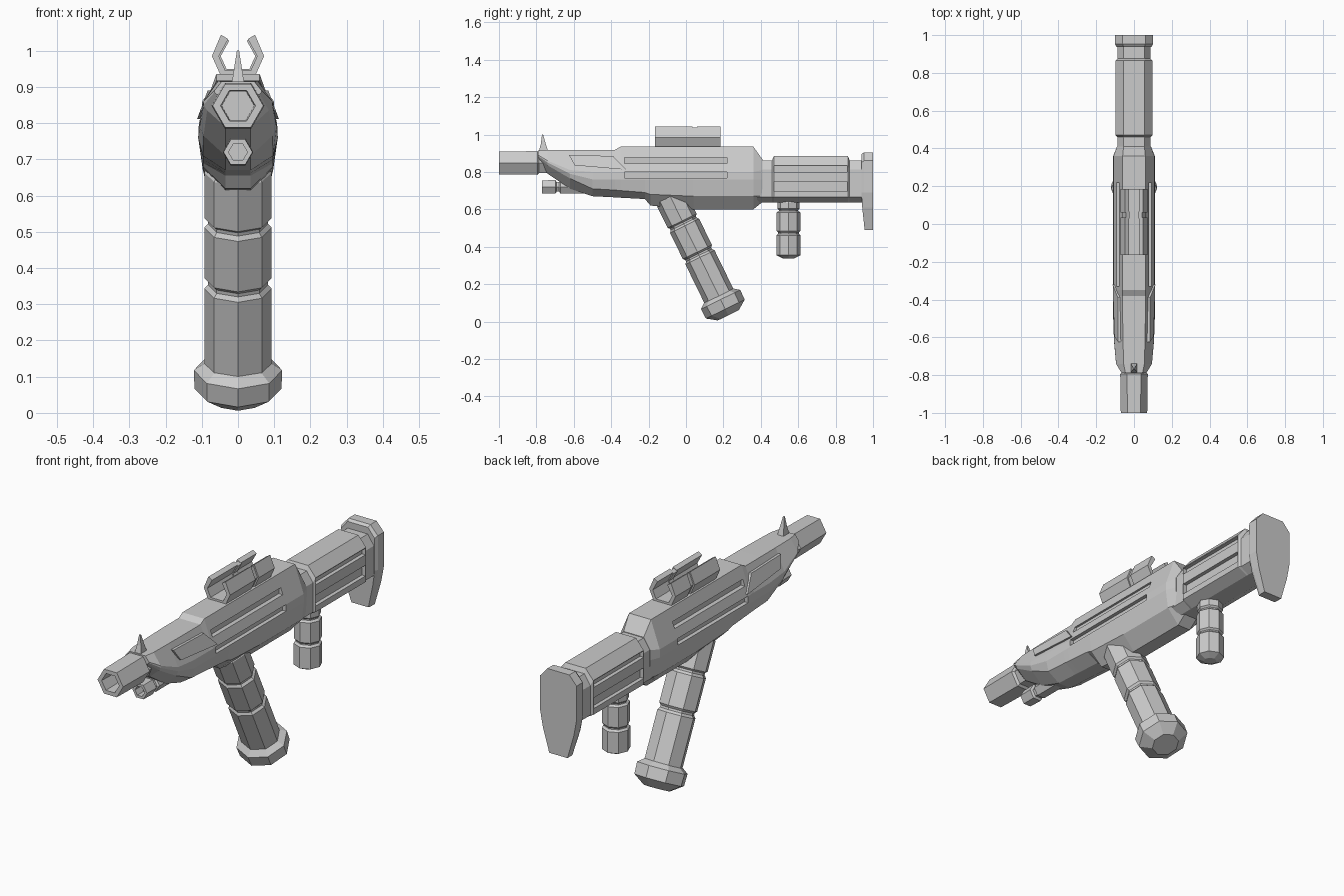
import bpy, bmesh
from math import cos, sin, tau
from mathutils import Vector

if "Cube" in bpy.data.objects:
    bpy.data.objects.remove(bpy.data.objects["Cube"])


def finish(name, bm):
    bmesh.ops.recalc_face_normals(bm, faces=bm.faces)
    me = bpy.data.meshes.new(name)
    bm.to_mesh(me)
    bm.free()
    ob = bpy.data.objects.new(name, me)
    bpy.context.collection.objects.link(ob)
    return ob


def skin(name, rings):
    """Bridge a list of closed rings of points and cap both ends."""
    bm = bmesh.new()
    vs = [[bm.verts.new(p) for p in r] for r in rings]
    n = len(vs[0])
    for a, b in zip(vs, vs[1:]):
        for i in range(n):
            j = (i + 1) % n
            bm.faces.new((a[i], a[j], b[j], b[i]))
    bm.faces.new(vs[0])
    bm.faces.new(vs[-1])
    return finish(name, bm)


def loft(name, stations):
    """Stations: (y, right-half outline of (x, z)); mirrored across x."""
    return skin(name, [[(x, y, z) for x, z in h] + [(-x, y, z) for x, z in reversed(h)]
                       for y, h in stations])


def turned(name, origin, axis, stations, n, depth=1.0):
    """Faceted turned part; stations are (distance, radius) along axis."""
    o, d, u = Vector(origin), Vector(axis).normalized(), Vector((1, 0, 0))
    v = d.cross(u)
    return skin(name, [[o + d * t + u * r * cos(tau * i / n) + v * r * depth * sin(tau * i / n)
                        for i in range(n)] for t, r in stations])


def cut_slots(ob, slots):
    """Recess boxes (y0, y1, z0, z1, inner x) into both sides."""
    bm = bmesh.new()
    for y0, y1, z0, z1, xi in slots:
        for s in (-1, 1):
            g = bmesh.ops.create_cube(bm, size=1)["verts"]
            bmesh.ops.scale(bm, vec=(0.1, y1 - y0, z1 - z0), verts=g)
            bmesh.ops.translate(bm, vec=(s * (xi + 0.05), (y0 + y1) / 2, (z0 + z1) / 2), verts=g)
    cutter = finish("slot_cutter", bm)
    cutter.hide_render = True
    m = ob.modifiers.new("slots", "BOOLEAN")
    m.operation, m.object, m.solver = "DIFFERENCE", cutter, "EXACT"
    bpy.context.view_layer.objects.active = ob
    bpy.ops.object.modifier_apply(modifier=m.name)
    bpy.data.objects.remove(cutter)


# Main body, from pointed nose to the stock joint
def section(top, low, bottom):
    return [(0.06, top), (0.108, 0.80), (0.11, 0.76), (0.097, low), (0.035, bottom)]


body = loft("body", [
    (-0.79, [(0.045, 0.915), (0.065, 0.89), (0.065, 0.885), (0.06, 0.88), (0.035, 0.87)]),
    (-0.74, [(0.055, 0.916), (0.095, 0.86), (0.095, 0.85), (0.085, 0.835), (0.035, 0.79)]),
    (-0.62, [(0.058, 0.917), (0.105, 0.81), (0.106, 0.79), (0.095, 0.765), (0.035, 0.71)]),
    (-0.50, section(0.918, 0.71, 0.67)),
    (-0.38, section(0.918, 0.703, 0.664)),
    (-0.35, section(0.935, 0.70, 0.662)),
    (-0.22, section(0.935, 0.69, 0.655)),
    (-0.19, section(0.935, 0.68, 0.62)),
    (0.04, section(0.935, 0.67, 0.60)),
    (0.36, section(0.935, 0.67, 0.60)),
    (0.41, [(0.055, 0.865), (0.09, 0.81), (0.09, 0.76), (0.085, 0.67), (0.035, 0.64)]),
])
cut_slots(body, [(-0.33, 0.22, 0.845, 0.877, 0.07), (-0.33, 0.22, 0.768, 0.80, 0.09)])


# Stock with a raised middle block
def stock_section(top, w):
    return [(0.055, top), (w, top - 0.05), (w, 0.665), (0.045, 0.637)]


lowp, highp = stock_section(0.862, 0.088), stock_section(0.885, 0.097)
stock = loft("stock", [(0.38, lowp), (0.46, lowp), (0.47, highp),
                       (0.865, highp), (0.875, lowp), (0.96, lowp)])
cut_slots(stock, [(0.47, 0.86, 0.80, 0.832, 0.078), (0.47, 0.86, 0.695, 0.748, 0.078)])

# Butt plate, thinner towards its lower end
plate = [(0.06, 0.905), (0.1, 0.86), (0.1, 0.69), (0.085, 0.61), (0.05, 0.49)]
inner = [(x * 0.93, z - 0.01 if z > 0.8 else z) for x, z in plate]
butt = loft("butt_plate", [(0.938, inner), (0.952, plate), (1.0, plate)])
for vert in butt.data.vertices:
    if vert.co.y < 0.99 and vert.co.z < 0.65:
        vert.co.y += 0.017 * (0.65 - vert.co.z) / 0.16

# Hollow six-sided barrel and the small barrel below it
turned("barrel", (0, -1, 0.848), (0, 1, 0),
       [(0.10, 0.045), (0, 0.048), (0, 0.07), (0.205, 0.073), (0.215, 0.062), (0.45, 0.062)], 6)
turned("lower_barrel", (0, -0.77, 0.72), (0, 1, 0),
       [(0.05, 0.026), (0, 0.026), (0, 0.04), (0.072, 0.042), (0.078, 0.03), (0.092, 0.03),
        (0.098, 0.04), (0.32, 0.04)], 6)

# Front sight spike
skin("front_sight", [[(-w, y0, z), (w, y0, z), (w, y1, z), (-w, y1, z)]
                     for w, y0, y1, z in [(0.018, -0.788, -0.735, 0.905),
                                          (0.011, -0.776, -0.75, 0.95),
                                          (0.003, -0.77, -0.764, 1.0)]])

# Raised side panels following the body's slope
for s, side in ((1, "right"), (-1, "left")):
    outline = [(-0.625, 0.89), (-0.39, 0.885), (-0.32, 0.812), (-0.595, 0.835)]
    skin("side_panel_" + side, [[(s * (0.06 + (0.93 - z) * 0.37 + off), y, z) for y, z in outline]
                                for off in (-0.02, 0.009)])

# Main slanted grip, three ribbed segments, and its pommel
GRIP, AXIS = (0, -0.082, 0.664), (0, 0.44, -0.9)
turned("main_grip", GRIP, AXIS,
       [(-0.045, 0.06), (0.0, 0.093), (0.14, 0.093), (0.148, 0.083), (0.158, 0.083), (0.17, 0.093),
        (0.325, 0.093), (0.335, 0.083), (0.345, 0.083), (0.357, 0.093), (0.63, 0.093)], 8, 0.93)
turned("grip_pommel", GRIP, AXIS,
       [(0.585, 0.09), (0.608, 0.122), (0.665, 0.12), (0.702, 0.065)], 8, 0.96)

# Rear vertical grip
turned("rear_grip", (0, 0.548, 0.655), (0, 0, -1),
       [(-0.01, 0.045), (0.02, 0.06), (0.05, 0.06), (0.058, 0.052), (0.064, 0.052), (0.072, 0.063),
        (0.172, 0.063), (0.18, 0.055), (0.186, 0.055), (0.195, 0.065), (0.3, 0.065),
        (0.317, 0.03)], 8)

# Open-topped sight channel in two segments joined by a thinner waist
outer = [(0.047, 1.044), (0.072, 0.985), (0.045, 0.925)]
hollow = [(0.035, 0.945), (0.053, 0.985), (0.027, 1.032)]


def channel(name, y0, y1, k):
    ring = outer + [(-x, z) for x, z in reversed(outer)]
    ring += [(-x, z) for x, z in reversed(hollow)] + hollow
    # outline order: right outside, left outside, left inside, right inside
    ring = outer + [(-x, z) for x, z in reversed(outer)] \
        + [(-x, z) for x, z in reversed(hollow)][::-1] + hollow
    ring = [(x * k, 0.985 + (z - 0.985) * k) for x, z in ring]
    n = len(ring)
    bm = bmesh.new()
    a = [bm.verts.new((x, y0, z)) for x, z in ring]
    b = [bm.verts.new((x, y1, z)) for x, z in ring]
    # re-walk so the inside runs left arm tip, left wall, floor, right wall, tip
    order = [0, 1, 2, 3, 4, 5, 8, 7, 6, 9, 10, 11]
    for i in range(n):
        p, q = order[i], order[(i + 1) % n]
        bm.faces.new((a[p], a[q], b[q], b[p]))
    bm.faces.new([a[i] for i in order])
    bm.faces.new([b[i] for i in order])
    return finish(name, bm)


channel("sight_channel_front", -0.165, 0.035, 1.0)
channel("sight_channel_waist", 0.03, 0.065, 0.9)
channel("sight_channel_rear", 0.06, 0.185, 1.0)
